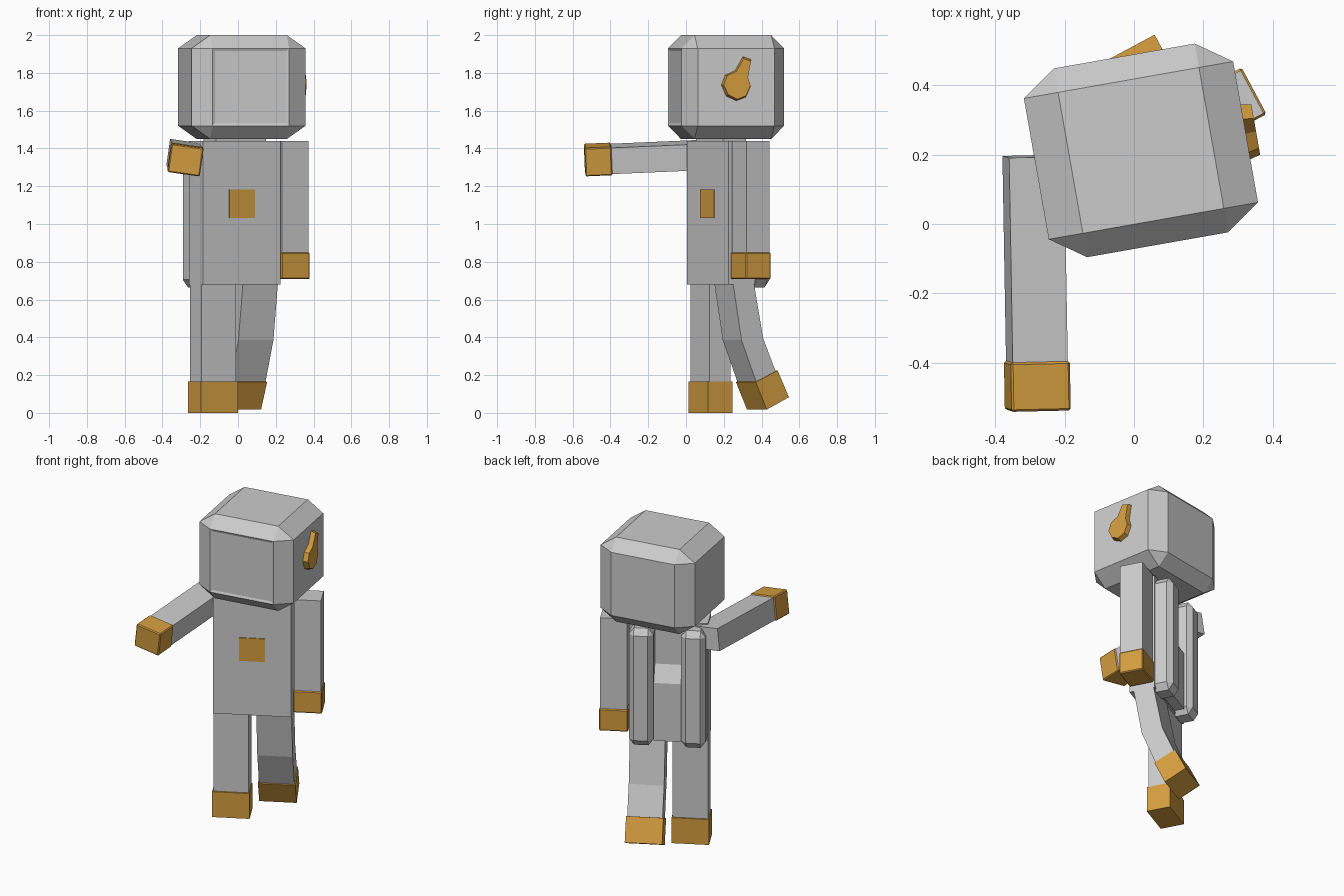
import bpy, bmesh, math
from mathutils import Matrix, Vector

if "Cube" in bpy.data.objects:
    bpy.data.objects.remove(bpy.data.objects["Cube"])


def material(name, rgb):
    m = bpy.data.materials.new(name)
    m.diffuse_color = (*rgb, 1)
    m.use_nodes = True
    m.node_tree.nodes["Principled BSDF"].inputs["Base Color"].default_value = m.diffuse_color
    return m


GREY = material("light grey", (0.6, 0.6, 0.6))
ORANGE = material("orange", (0.66, 0.34, 0.05))


def finish(name, bm, mat, M):
    bmesh.ops.recalc_face_normals(bm, faces=bm.faces)
    me = bpy.data.meshes.new(name)
    bm.transform(M)
    bm.to_mesh(me)
    bm.free()
    me.materials.append(mat)
    ob = bpy.data.objects.new(name, me)
    bpy.context.collection.objects.link(ob)
    return ob


def box(name, size, loc, mat, M=Matrix(), cut=(0, 0, 0), recess=False):
    """Box with chamfers of different width along each axis."""
    bm = bmesh.new()
    h = [s / 2 for s in size]
    if max(cut) == 0:
        bmesh.ops.create_cube(bm, size=1, matrix=Matrix.Diagonal((*size, 1)))
    else:
        for sx in (-1, 1):
            for sy in (-1, 1):
                for sz in (-1, 1):
                    s = (sx, sy, sz)
                    for full in range(3):
                        bm.verts.new([s[i] * (h[i] - (0 if i == full else cut[i])) for i in range(3)])
        bmesh.ops.convex_hull(bm, input=bm.verts[:])
        bmesh.ops.dissolve_limit(bm, angle_limit=0.01, verts=bm.verts[:], edges=bm.edges[:])
    if recess:  # shallow sunken panel in the front face
        bm.normal_update()
        front = [f for f in bm.faces if f.normal.y < -0.99]
        bmesh.ops.inset_region(bm, faces=front, thickness=0.02, depth=0)
        bmesh.ops.translate(bm, verts=list({v for f in front for v in f.verts}), vec=(0, 0.006, 0))
    return finish(name, bm, mat, M @ Matrix.Translation(loc))


def prism(name, profile, x0, x1, mat, M, taper=1.0):
    """Extrude a (y, z) profile along x; taper shrinks the far end."""
    bm = bmesh.new()
    n = len(profile)
    cy = sum(p[0] for p in profile) / n
    cz = sum(p[1] for p in profile) / n
    a = [bm.verts.new((x0, y, z)) for y, z in profile]
    b = [bm.verts.new((x1, cy + (y - cy) * taper, cz + (z - cz) * taper)) for y, z in profile]
    bm.faces.new(a)
    bm.faces.new(b)
    for i in range(n):
        j = (i + 1) % n
        bm.faces.new((a[i], a[j], b[j], b[i]))
    return finish(name, bm, mat, M)


# Frames: torso turned 28 degrees, head turned 10 degrees
T = Matrix.Translation((-0.018, 0.186, 0)) @ Matrix.Rotation(math.radians(28.2), 4, 'Z')
H = Matrix.Translation((0.02, 0.212, 0)) @ Matrix.Rotation(math.radians(10), 4, 'Z')

# Head with sunken face panel, and neck
box("head", (0.612, 0.552, 0.55), (0, 0, 1.725), GREY, H, (0.1, 0.07, 0.07), True)
box("neck", (0.3, 0.14, 0.06), (0, 0, 1.44), GREY, T)

# Side crank: low-poly disc with a lever (profile as seen from the right)
crank = [(0.265, 1.65), (0.317, 1.67), (0.343, 1.73), (0.328, 1.777), (0.345, 1.873),
         (0.302, 1.889), (0.26, 1.814), (0.206, 1.788), (0.185, 1.735), (0.212, 1.676)]
prism("side_crank", [((y - 0.265) / 0.985, z) for y, z in crank], 0.3, 0.336, ORANGE, H, 0.9)

# Torso and chest badge
box("torso", (0.465, 0.16, 0.76), (0, 0, 1.06), GREY, T)
box("chest_badge", (0.155, 0.008, 0.15), (0, -0.081, 1.107), ORANGE, T)

# Backpack: two tall pods and a lower sloped middle
for side, s in (("left", -1), ("right", 1)):
    box(side + "_back_pod", (0.145, 0.14, 0.76), (s * 0.155, 0.115, 1.045), GREY, T, (0.03, 0.03, 0.04))
prism("back_centre", [(0.07, 0.69), (0.14, 0.69), (0.14, 1.065), (0.07, 1.18)],
      -0.085, 0.085, GREY, T)

# Arms: built hanging down from the shoulder, then posed
yaw = Matrix.Rotation(math.radians(28.2), 4, 'Z')
hang = Matrix.Translation((0.27, 0.343, 1.44)) @ yaw
fwd = Vector((0.013, -0.74, -0.032)).normalized()
up = -fwd
ax = Vector((math.cos(0.14), 0, -math.sin(0.14)))
ax = (ax - ax.dot(up) * up).normalized()
ay = up.cross(ax)
raised = Matrix((ax, ay, up)).transposed().to_4x4()
raised.translation = (-0.29, 0.195, 1.37)
for side, M in (("right", hang), ("left", raised)):
    box(side + "_arm", (0.16, 0.14, 0.6), (0, 0, -0.3), GREY, M)
    box(side + "_hand", (0.172, 0.152, 0.142), (0, 0, -0.661), ORANGE, M, (0.006, 0.006, 0.006))

# Standing left leg
box("left_leg", (0.21, 0.127, 0.55), (-0.127, 0.004, 0.425), GREY, T)
box("left_foot", (0.222, 0.146, 0.165), (-0.127, 0.004, 0.0825), ORANGE, T)

# Right leg swung backwards
prism("right_leg", [(-0.055, 0.7), (-0.002, 0.385), (0.086, 0.165), (0.203, 0.22), (0.128, 0.395), (0.07, 0.7)],
      0.022, 0.232, GREY, T)
prism("right_foot", [(0.08, 0.163), (0.147, 0.018), (0.28, 0.083), (0.212, 0.224)],
      0.016, 0.238, ORANGE, T)
